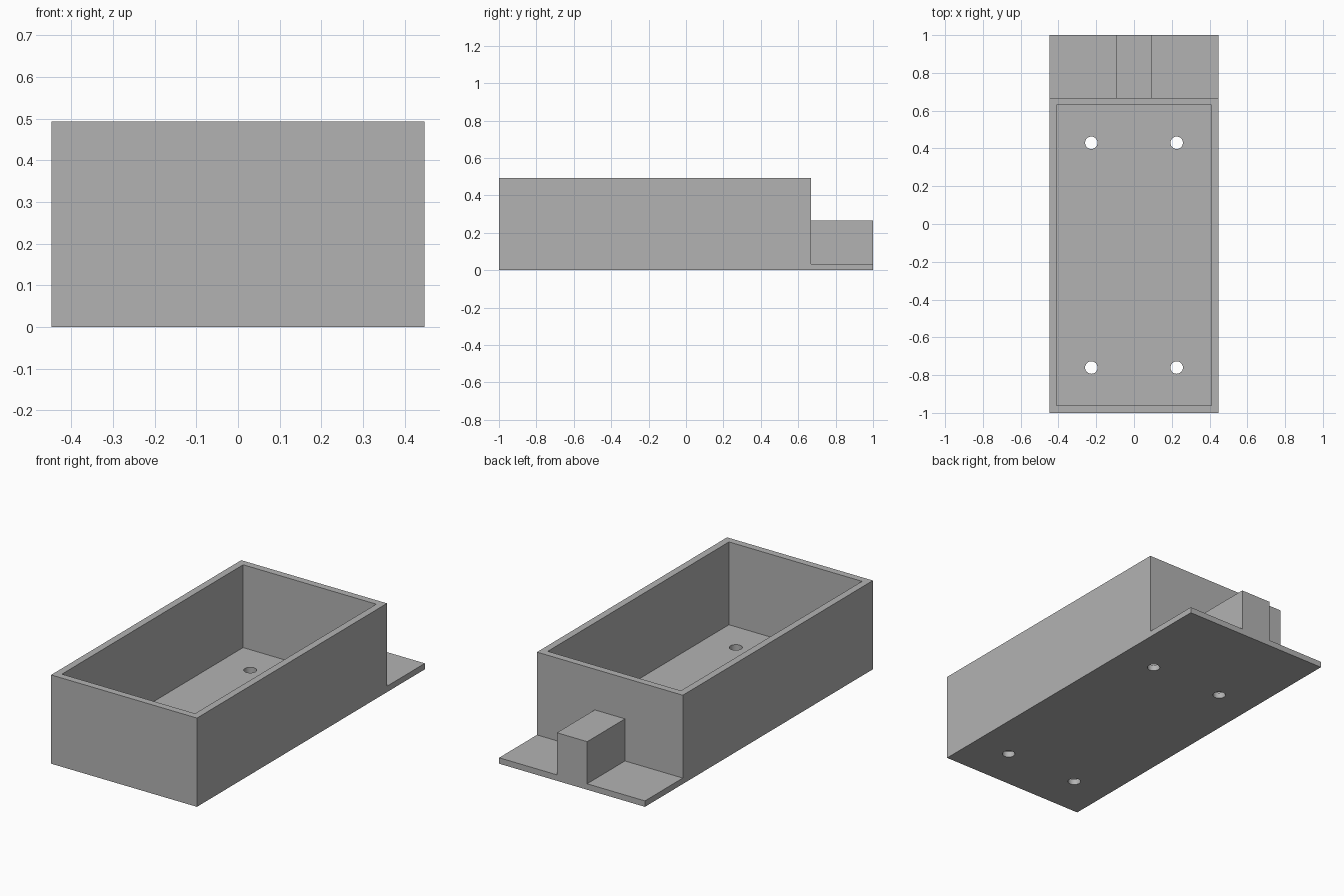
import bpy
import bmesh
from mathutils import Vector

default = bpy.data.objects.get("Cube")
if default:
    bpy.data.objects.remove(default, do_unlink=True)

# Main dimensions
HALF_W, HALF_L = 0.448, 1.0
HEIGHT, FLOOR, WALL = 0.493, 0.033, 0.039
TRAY_BACK = 0.668
BLOCK_HALF_W, BLOCK_TOP = 0.093, 0.267
HOLE_X, HOLE_R = 0.226, 0.033

grey = bpy.data.materials.new("plain_grey")
grey.use_nodes = True
colour = (0.45, 0.45, 0.45, 1)
grey.diffuse_color = colour
grey.node_tree.nodes["Principled BSDF"].inputs["Base Color"].default_value = colour


def finish(name, bm):
    bmesh.ops.recalc_face_normals(bm, faces=bm.faces)
    mesh = bpy.data.meshes.new(name)
    bm.to_mesh(mesh)
    bm.free()
    mesh.materials.append(grey)
    obj = bpy.data.objects.new(name, mesh)
    bpy.context.scene.collection.objects.link(obj)
    return obj


def box(name, low, high):
    low, high = Vector(low), Vector(high)
    bm = bmesh.new()
    bmesh.ops.create_cube(bm, size=1)
    bmesh.ops.scale(bm, vec=high - low, verts=bm.verts)
    bmesh.ops.translate(bm, vec=(low + high) / 2, verts=bm.verts)
    return finish(name, bm)


def extruded_side(name, profile, half_width):
    bm = bmesh.new()
    face = bm.faces.new([bm.verts.new((-half_width, y, z)) for y, z in profile])
    new = bmesh.ops.extrude_face_region(bm, geom=[face])["geom"]
    verts = [g for g in new if isinstance(g, bmesh.types.BMVert)]
    bmesh.ops.translate(bm, vec=(2 * half_width, 0, 0), verts=verts)
    return finish(name, bm)


def drill(name, x, y):
    bm = bmesh.new()
    bmesh.ops.create_cone(bm, cap_ends=True, segments=32,
                          radius1=HOLE_R, radius2=HOLE_R, depth=0.2)
    bmesh.ops.translate(bm, vec=(x, y, 0), verts=bm.verts)
    return finish(name, bm)


def combine(target, tool, operation):
    mod = target.modifiers.new(tool.name, "BOOLEAN")
    mod.operation = operation
    mod.solver = "EXACT"
    mod.object = tool
    tool.hide_render = True
    bpy.context.view_layer.objects.active = target
    bpy.ops.object.modifier_apply(modifier=mod.name)
    bpy.data.objects.remove(tool, do_unlink=True)


# Tray with the thin shelf behind it, drawn as a side profile
tray = extruded_side("tray", [(-HALF_L, 0), (HALF_L, 0), (HALF_L, FLOOR),
                              (TRAY_BACK, FLOOR), (TRAY_BACK, HEIGHT),
                              (-HALF_L, HEIGHT)], HALF_W)

# Solid block standing on the middle of the shelf
block = box("block", (-BLOCK_HALF_W, TRAY_BACK - WALL / 2, FLOOR / 2),
            (BLOCK_HALF_W, HALF_L, BLOCK_TOP))
combine(tray, block, "UNION")

# Open cavity
cavity = box("cavity", (-HALF_W + WALL, -HALF_L + WALL, FLOOR),
             (HALF_W - WALL, TRAY_BACK - WALL, 1))
combine(tray, cavity, "DIFFERENCE")

# Four screw holes through the floor
for y in (-0.76, 0.43):
    for side in (-1, 1):
        combine(tray, drill("screw_hole", side * HOLE_X, y), "DIFFERENCE")

# Smooth hole walls, sharp edges elsewhere
bpy.ops.object.select_all(action="DESELECT")
tray.select_set(True)
bpy.context.view_layer.objects.active = tray
bpy.ops.object.shade_smooth_by_angle()
